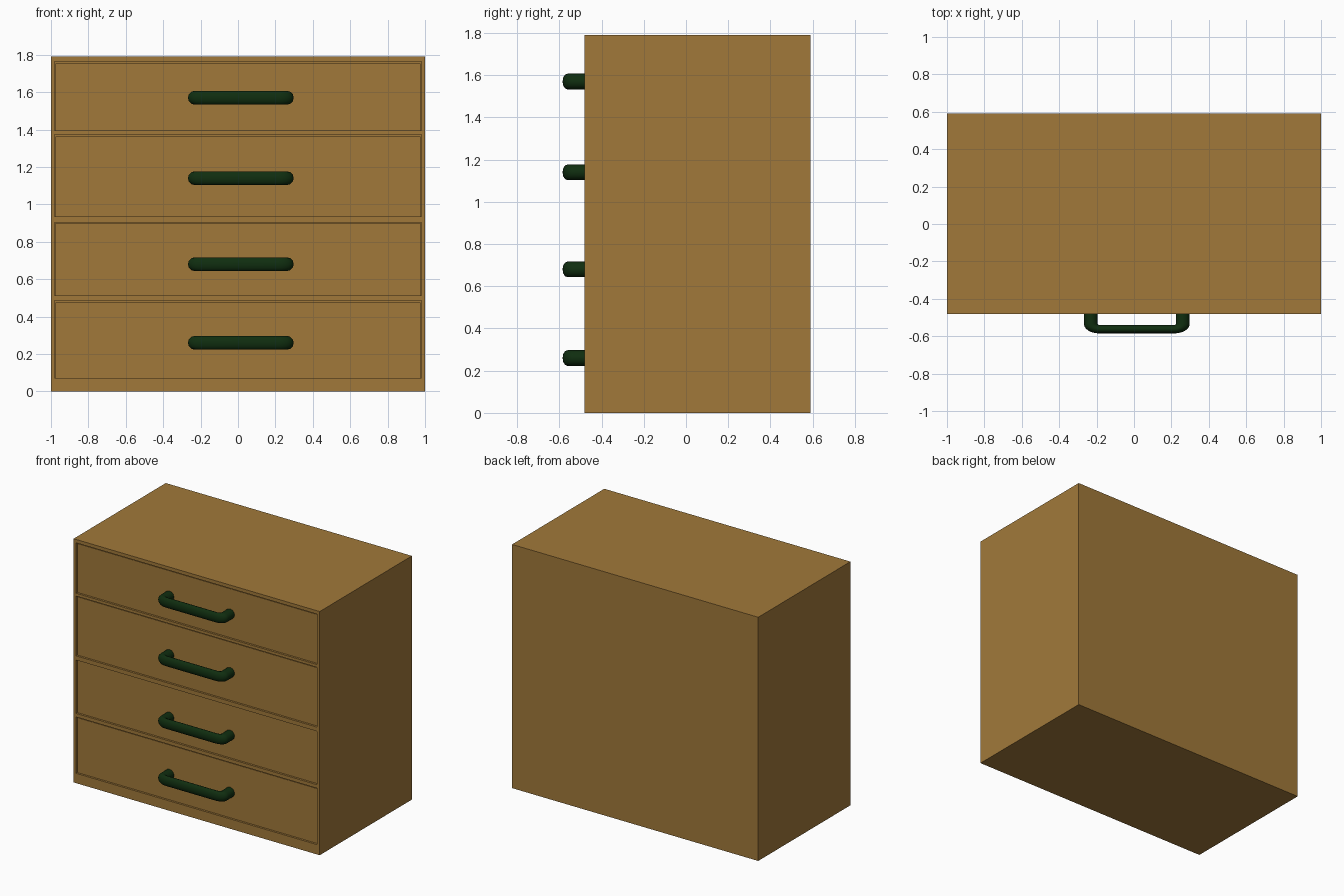
import bpy
import bmesh
import math

cube = bpy.data.objects.get("Cube")
if cube:
    bpy.data.objects.remove(cube, do_unlink=True)

FRONT, BACK, HEIGHT = -0.48, 0.59, 1.79
RECESS = 0.015

# bottom, top of each drawer opening, clearance above the drawer, handle height
DRAWERS = [
    ("bottom", 0.072, 0.486, 0.011, 0.26),
    ("lower", 0.512, 0.904, 0.004, 0.68),
    ("upper", 0.935, 1.374, 0.011, 1.14),
    ("top", 1.395, 1.765, 0.011, 1.57),
]


def material(name, color):
    mat = bpy.data.materials.new(name)
    mat.use_nodes = True
    mat.diffuse_color = color
    mat.node_tree.nodes["Principled BSDF"].inputs["Base Color"].default_value = color
    return mat


wood = material("warm wood", (0.356, 0.191, 0.042, 1))
green = material("dark green", (0.005, 0.027, 0.005, 1))


def boxes(name, spans, mat):
    """One object holding a box for each (low corner, high corner) pair."""
    bm = bmesh.new()
    for low, high in spans:
        for v in bmesh.ops.create_cube(bm, size=1)["verts"]:
            for i in range(3):
                v.co[i] = low[i] if v.co[i] < 0 else high[i]
    mesh = bpy.data.meshes.new(name)
    bm.to_mesh(mesh)
    bm.free()
    mesh.materials.append(mat)
    obj = bpy.data.objects.new(name, mesh)
    bpy.context.collection.objects.link(obj)
    return obj


def activate(obj):
    bpy.ops.object.select_all(action="DESELECT")
    obj.select_set(True)
    bpy.context.view_layer.objects.active = obj


def handle(name, z):
    """Bow handle: a tube on a rounded path, flattened from front to back."""
    reach, half, radius, bend, squash = 0.115, 0.246, 0.037, 0.045, 0.62
    depth = reach / squash - radius
    corner = [math.radians(a) for a in range(0, 91, 15)]
    left = [(half, 0.04)]
    left += [(half - bend + bend * math.cos(a), -(depth - bend) - bend * math.sin(a))
             for a in corner]
    path = [(-x, y) for x, y in left] + left[::-1]

    curve = bpy.data.curves.new(name, "CURVE")
    curve.dimensions = "3D"
    curve.bevel_depth = radius
    curve.bevel_resolution = 4
    curve.use_fill_caps = True
    spline = curve.splines.new("POLY")
    spline.points.add(len(path) - 1)
    for point, (x, y) in zip(spline.points, path):
        point.co = (x, y, 0, 1)
    curve.materials.append(green)
    obj = bpy.data.objects.new(name, curve)
    bpy.context.collection.objects.link(obj)
    obj.location = (0.015, FRONT + RECESS - 0.005, z)
    obj.scale.y = squash
    activate(obj)
    bpy.ops.object.convert(target="MESH")
    bpy.ops.object.shade_smooth_by_angle(angle=math.radians(40))


# Cabinet body with four openings cut into the front
cabinet = boxes("cabinet", [((-1, FRONT, 0), (1, BACK, HEIGHT))], wood)
cutter = boxes("opening_cutter",
               [((-0.98, FRONT - 0.1, low), (0.98, FRONT + 0.1, high))
                for _, low, high, _, _ in DRAWERS], wood)
cutter.hide_render = True
cut = cabinet.modifiers.new("openings", "BOOLEAN")
cut.operation = "DIFFERENCE"
cut.solver = "EXACT"
cut.object = cutter
activate(cabinet)
bpy.ops.object.modifier_apply(modifier=cut.name)
bpy.data.objects.remove(cutter, do_unlink=True)

# Slightly recessed drawer fronts and their handles
for name, low, high, gap, grip in DRAWERS:
    boxes(name + "_drawer_front",
          [((-0.977, FRONT + RECESS, low), (0.977, FRONT + 0.1, high - gap))], wood)
    handle(name + "_drawer_handle", grip)
